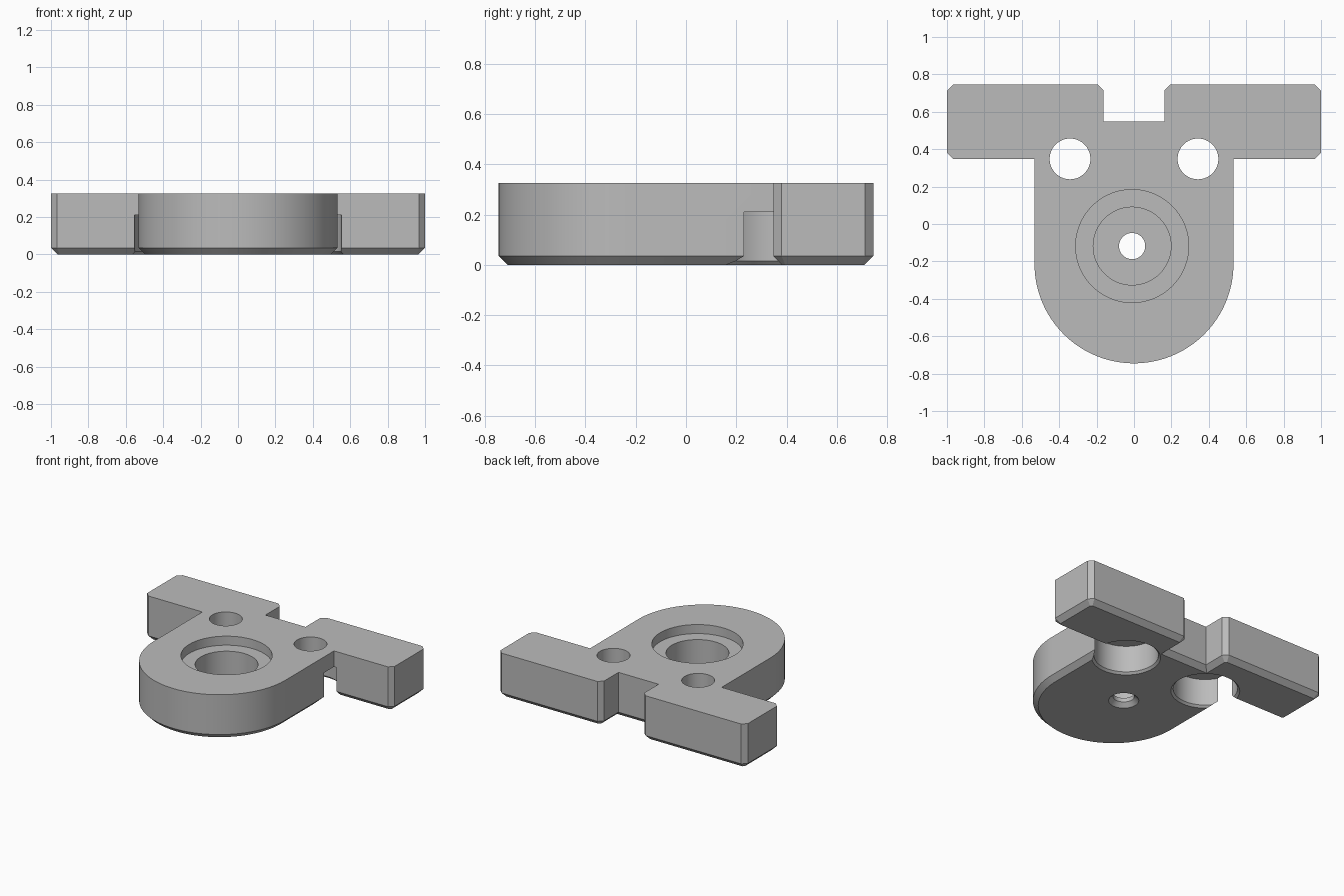
import bpy, bmesh, math

if "Cube" in bpy.data.objects:
    bpy.data.objects.remove(bpy.data.objects["Cube"])

H = 0.326      # plate height
CH = 0.035     # chamfer along the bottom edge

grey = bpy.data.materials.new("light_grey")
grey.diffuse_color = (0.5, 0.5, 0.5, 1)
grey.use_nodes = True
grey.node_tree.nodes["Principled BSDF"].inputs["Base Color"].default_value = grey.diffuse_color


def make_object(name, bm):
    bmesh.ops.recalc_face_normals(bm, faces=bm.faces[:])
    mesh = bpy.data.meshes.new(name)
    bm.to_mesh(mesh)
    bm.free()
    mesh.materials.append(grey)
    obj = bpy.data.objects.new(name, mesh)
    bpy.context.collection.objects.link(obj)
    return obj


def lathe(name, cx, cy, profile, seg=72):
    """Closed solid of revolution from (radius, z) pairs, bottom to top."""
    bm = bmesh.new()
    rings = []
    for r, z in profile:
        rings.append([bm.verts.new((cx + r * math.cos(2 * math.pi * i / seg),
                                    cy + r * math.sin(2 * math.pi * i / seg), z))
                      for i in range(seg)])
    for a, b in zip(rings, rings[1:]):
        for i in range(seg):
            j = (i + 1) % seg
            bm.faces.new((a[i], a[j], b[j], b[i]))
    bm.faces.new(rings[0][::-1])
    bm.faces.new(rings[-1])
    return make_object(name, bm)


# T-shaped plate: right half of the outline, then mirrored
half = [(0.162, 0.548), (0.162, 0.713), (0.194, 0.745), (0.968, 0.745),
        (1.0, 0.713), (1.0, 0.380), (0.968, 0.348), (0.532, 0.348)]
N = 32
for i in range(N + 1):
    t = math.pi / 2 * i / N
    half.append((0.532 * math.cos(t), -0.213 - 0.532 * math.sin(t)))
outline = half + [(-x, y) for x, y in reversed(half[:-1])]

bm = bmesh.new()
low = [bm.verts.new((x, y, CH)) for x, y in outline]
high = [bm.verts.new((x, y, H)) for x, y in outline]
n = len(outline)
for i in range(n):
    j = (i + 1) % n
    bm.faces.new((low[i], low[j], high[j], high[i]))
bm.faces.new(high)
bottom = bm.faces.new(low[::-1])
bmesh.ops.recalc_face_normals(bm, faces=bm.faces[:])
# bottom chamfer
bmesh.ops.inset_region(bm, faces=[bottom], thickness=CH, use_even_offset=True)
for v in bottom.verts:
    v.co.z = 0
plate = make_object("bracket_plate", bm)

# Central stepped pocket with a small chamfered through hole
cutters = [lathe("center_pocket_cutter", -0.01, -0.118,
                 [(0.13, -0.03), (0.07, 0.03), (0.07, 0.06), (0.208, 0.06),
                  (0.208, 0.26), (0.302, 0.26), (0.302, H + 0.1)])]
# Two screw holes, each with a wide bore from below that breaks the side wall
for s in (-1, 1):
    cutters.append(lathe("bore_cutter", s * 0.342, 0.327,
                         [(0.243, -0.015), (0.213, 0.015), (0.213, 0.21)]))
    cutters.append(lathe("screw_hole_cutter", s * 0.342, 0.348,
                         [(0.109, 0.1), (0.109, H + 0.1)]))

bpy.context.view_layer.objects.active = plate
plate.select_set(True)
for c in cutters:
    m = plate.modifiers.new("cut", 'BOOLEAN')
    m.operation = 'DIFFERENCE'
    m.solver = 'EXACT'
    m.object = c
    bpy.ops.object.modifier_apply(modifier=m.name)
    bpy.data.objects.remove(c)

bpy.ops.object.shade_smooth_by_angle(angle=math.radians(25))
